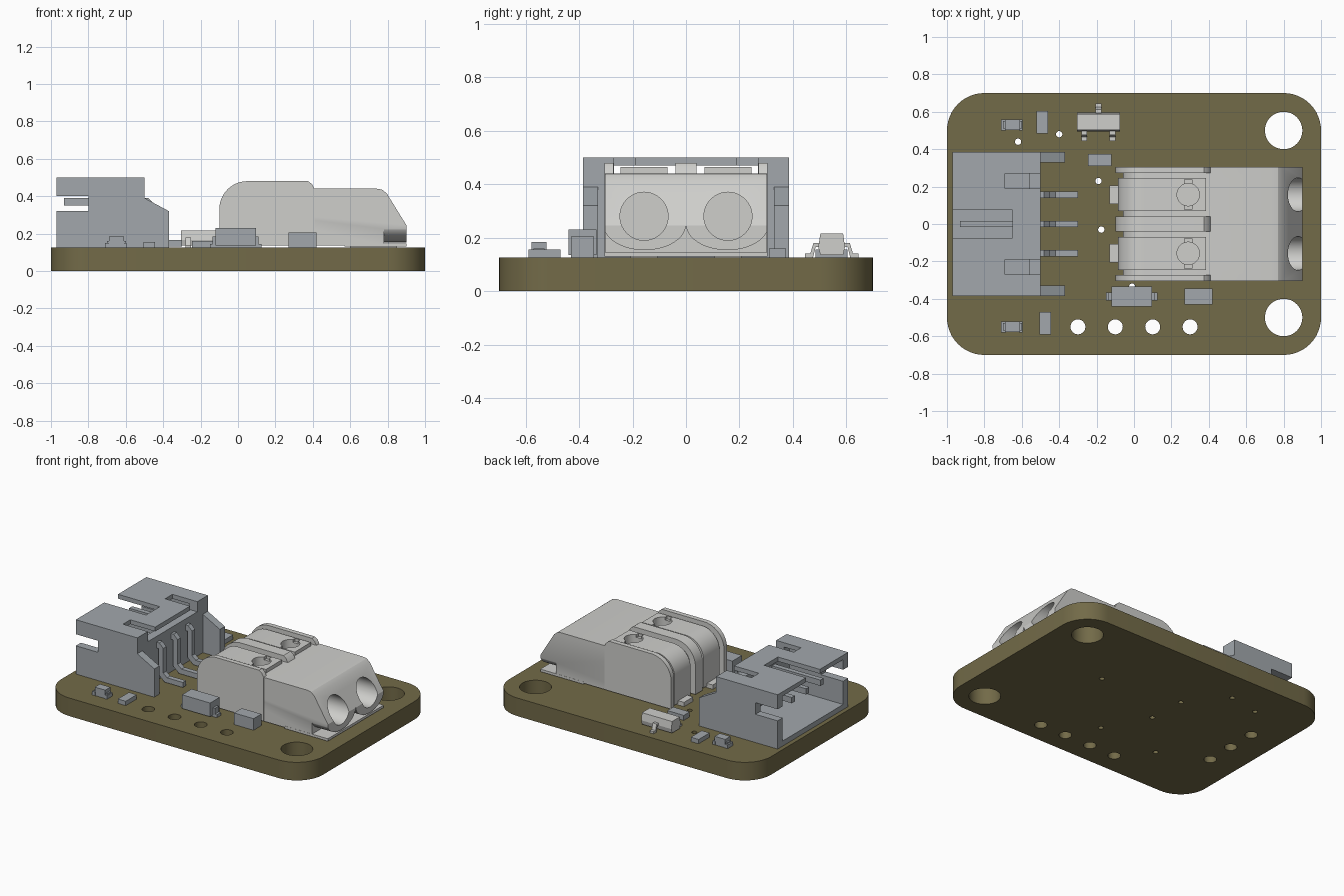
import bpy, bmesh
from math import cos, sin, pi, radians
from mathutils import Matrix

if "Cube" in bpy.data.objects:
    bpy.data.objects.remove(bpy.data.objects["Cube"])


def material(name, col):
    m = bpy.data.materials.new(name)
    m.use_nodes = True
    m.diffuse_color = (*col, 1)
    m.node_tree.nodes["Principled BSDF"].inputs["Base Color"].default_value = (*col, 1)
    return m


OLIVE = material("olive", (0.17, 0.145, 0.065))
PALE = material("pale grey", (0.62, 0.62, 0.60))
STEEL = material("steel grey", (0.36, 0.39, 0.415))


def arc(cx, cy, rx, ry, a, b, n=12):
    return [(cx + rx * cos(radians(a + (b - a) * i / n)),
             cy + ry * sin(radians(a + (b - a) * i / n))) for i in range(n + 1)]


# Shape helpers add solids to a bmesh
def prism(bm, pts, t0, t1, axis="y"):
    place = {"x": lambda p: (t0, p[0], p[1]), "y": lambda p: (p[0], t0, p[1]),
             "z": lambda p: (p[0], p[1], t0)}[axis]
    face = bm.faces.new([bm.verts.new(place(p)) for p in pts])
    ext = bmesh.ops.extrude_face_region(bm, geom=[face])
    vec = [(t1 - t0) * (axis == k) for k in "xyz"]
    bmesh.ops.translate(bm, vec=vec, verts=[v for v in ext["geom"] if isinstance(v, bmesh.types.BMVert)])


def box(bm, x0, x1, y0, y1, z0, z1):
    prism(bm, [(x0, y0), (x1, y0), (x1, y1), (x0, y1)], z0, z1, "z")


def rod(bm, center, r, length, axis="z", n=32):
    rot = Matrix.Rotation(pi / 2, 4, "Y") if axis == "x" else Matrix()
    bmesh.ops.create_cone(bm, cap_ends=True, segments=n, radius1=r, radius2=r,
                          depth=length, matrix=Matrix.Translation(center) @ rot)


def finish(name, bm, mat):
    bmesh.ops.recalc_face_normals(bm, faces=bm.faces)
    me = bpy.data.meshes.new(name)
    bm.to_mesh(me)
    bm.free()
    me.materials.append(mat)
    ob = bpy.data.objects.new(name, me)
    bpy.context.collection.objects.link(ob)
    return ob


def activate(ob):
    bpy.ops.object.select_all(action="DESELECT")
    ob.select_set(True)
    bpy.context.view_layer.objects.active = ob


def cut(ob, bm):
    tool = finish("cutter", bm, ob.data.materials[0])
    tool.hide_render = True
    mod = ob.modifiers.new("cut", "BOOLEAN")
    mod.operation, mod.solver, mod.object = "DIFFERENCE", "EXACT", tool
    activate(ob)
    bpy.ops.object.modifier_apply(modifier=mod.name)
    bpy.data.objects.remove(tool)


def smooth(ob):
    activate(ob)
    bpy.ops.object.shade_smooth_by_angle(angle=radians(25))


def boxes(name, mat, *dims):
    bm = bmesh.new()
    for d in dims:
        box(bm, *d)
    return finish(name, bm, mat)


TOP = 0.125

# Circuit board with rounded corners and drilled holes
bm = bmesh.new()
outline = []
for sx, sy, a in ((1, 1, 0), (-1, 1, 90), (-1, -1, 180), (1, -1, 270)):
    outline += arc(sx * 0.8, sy * 0.5, 0.2, 0.2, a, a + 90)
prism(bm, outline, 0, TOP, "z")
board = finish("circuit_board", bm, OLIVE)
bm = bmesh.new()
for s in (-1, 1):
    rod(bm, (0.8, s * 0.5, 0), 0.1, 1, n=48)
for i in range(4):
    rod(bm, (-0.3 + 0.2 * i, -0.55, 0), 0.04, 1)
for i in (-1, 0, 1):
    rod(bm, (-0.79, 0.2 * i, 0), 0.04, 1)
for x, y in ((-0.62, 0.44), (-0.4, 0.48), (-0.19, 0.23), (-0.175, -0.03),
             (-0.01, -0.335), (-0.47, -0.35), (0.38, 0.14)):
    rod(bm, (x, y, 0), 0.017, 1, n=16)
cut(board, bm)
smooth(board)

# Plug socket: open box with slots, plus rear wings
socket = boxes("plug_socket", STEEL, (-0.97, -0.5, -0.385, 0.385, TOP, 0.5))
for d in ((-1.1, -0.56, -0.33, 0.33, 0.16, 0.47),
          (-1.1, -0.8, -0.5, 0.5, 0.32, 0.4),
          (-1.1, -0.65, -0.075, 0.075, 0.4, 0.6),
          (-0.69, -0.4, 0.19, 0.27, 0.43, 0.6),
          (-0.69, -0.4, -0.27, -0.19, 0.43, 0.6),
          (-0.6, -0.4, -0.25, 0.25, 0.43, 0.47)):
    bm = bmesh.new()
    box(bm, *d)
    cut(socket, bm)
bm = bmesh.new()
for s in (-1, 1):
    prism(bm, [(-0.5, TOP), (-0.37, TOP), (-0.37, 0.32), (-0.5, 0.39)], s * 0.33, s * 0.385)
finish("socket_wings", bm, STEEL)

# Bent contact pins
bm = bmesh.new()
for i in (-1, 0, 1):
    y = 0.157 * i
    prism(bm, [(-0.93, 0.35), (-0.93, 0.39), (-0.48, 0.39), (-0.45, 0.36), (-0.45, 0.19),
               (-0.42, 0.165), (-0.3, 0.165), (-0.3, 0.13), (-0.44, 0.13), (-0.485, 0.17),
               (-0.485, 0.35)], y - 0.017, y + 0.017)
finish("contact_pins", bm, STEEL)


# Terminal block: core, ribs and levers share one curved end profile
def curved_end(inset):
    return [(-0.1 + inset, 0.137)] + arc(0.05, 0.33, 0.15 - inset, 0.15 - inset, 180, 90)


bm = bmesh.new()
prism(bm, curved_end(0.04) + [(0.74, 0.44), (0.77, 0.435), (0.795, 0.415), (0.9, 0.245), (0.9, 0.137)],
      -0.304, 0.304)
core = finish("terminal_core", bm, PALE)
bm = bmesh.new()
lobes = arc(0.155, 0.25, 0.155, 0.097, 0, -180, 20) + arc(-0.155, 0.25, 0.155, 0.097, 0, -180, 20)[1:]
prism(bm, [(-0.4, 0.25), (-0.4, 0.05), (0.4, 0.05), (0.4, 0.25)] + lobes, 0.78, 1, "x")
cut(core, bm)
bm = bmesh.new()
for s in (-1, 1):
    rod(bm, (0.7, s * 0.157, 0.28), 0.09, 0.6, "x", 40)
cut(core, bm)

bm = bmesh.new()
for y0, y1 in ((-0.305, -0.272), (-0.04, 0.04), (0.272, 0.305)):
    prism(bm, curved_end(0) + [(0.375, 0.48), (0.395, 0.465), (0.41, 0.437), (0.41, 0.137)], y0, y1)
smooth(finish("terminal_ribs", bm, PALE))

bm = bmesh.new()
for s in (-1, 1):
    prism(bm, curved_end(0.015) + [(0.385, 0.465), (0.385, 0.3), (0.1, 0.137)], s * 0.07, s * 0.245)
levers = finish("terminal_levers", bm, PALE)
for ob in (core, levers):
    bm = bmesh.new()
    for s in (-1, 1):
        rod(bm, (0.29, s * 0.157, 0.48), 0.06, 0.16, n=32)
    cut(ob, bm)
bm = bmesh.new()
for s in (-1, 1):
    box(bm, 0.27, 0.31, s * 0.157 - 0.08, s * 0.157 + 0.08, 0.445, 0.55)
cut(levers, bm)
for ob in (core, levers):
    smooth(ob)
boxes("terminal_feet", PALE, (0.57, 0.9, -0.305, 0.305, 0.13, 0.147),
      *[(-0.13, 0.1, s * 0.157 - 0.05, s * 0.157 + 0.05, TOP, 0.155) for s in (-1, 1)],
      *[(0.6, 0.85, s * 0.157 - 0.05, s * 0.157 + 0.05, TOP, 0.14) for s in (-1, 1)])

# Three-legged transistor with bevelled body and stepped leads
bm = bmesh.new()
prism(bm, [(0.495, 0.165), (0.503, 0.215), (0.588, 0.215), (0.595, 0.165), (0.588, 0.135), (0.503, 0.135)],
      -0.305, -0.075, "x")
finish("transistor_body", bm, PALE)
bm = bmesh.new()
for x, d in ((-0.265, -1), (-0.115, -1), (-0.19, 1)):
    lead = [(0.04, 0.165), (0.04, 0.18), (0.068, 0.18), (0.08, 0.14), (0.1, 0.14), (0.1, TOP),
            (0.07, TOP), (0.06, 0.165)]
    prism(bm, [(0.545 + d * y, z) for y, z in lead], x - 0.015, x + 0.015, "x")
finish("transistor_leads", bm, PALE)

# Diode with end clips
boxes("diode_body", STEEL, (-0.12, 0.095, -0.44, -0.335, 0.135, 0.23))
boxes("diode_clips", STEEL, (-0.135, 0.11, -0.41, -0.365, TOP, 0.185),
      (-0.15, 0.125, -0.41, -0.365, TOP, 0.145))

# Small chip parts
boxes("capacitors", STEEL, (0.27, 0.42, -0.43, -0.345, TOP, 0.205),
      (-0.245, -0.12, 0.31, 0.375, TOP, 0.16))
boxes("resistors", STEEL, (-0.52, -0.46, 0.485, 0.605, TOP, 0.155),
      (-0.505, -0.445, -0.59, -0.47, TOP, 0.155))
for side, y in (("left", 0.53), ("right", -0.55)):
    boxes(side + "_indicator_lamp", STEEL, (-0.69, -0.61, y - 0.028, y + 0.028, TOP, 0.183),
          (-0.71, -0.685, y - 0.03, y + 0.03, TOP, 0.15),
          (-0.615, -0.595, y - 0.03, y + 0.03, TOP, 0.15),
          (-0.70, -0.60, y - 0.02, y + 0.02, TOP, 0.16))
